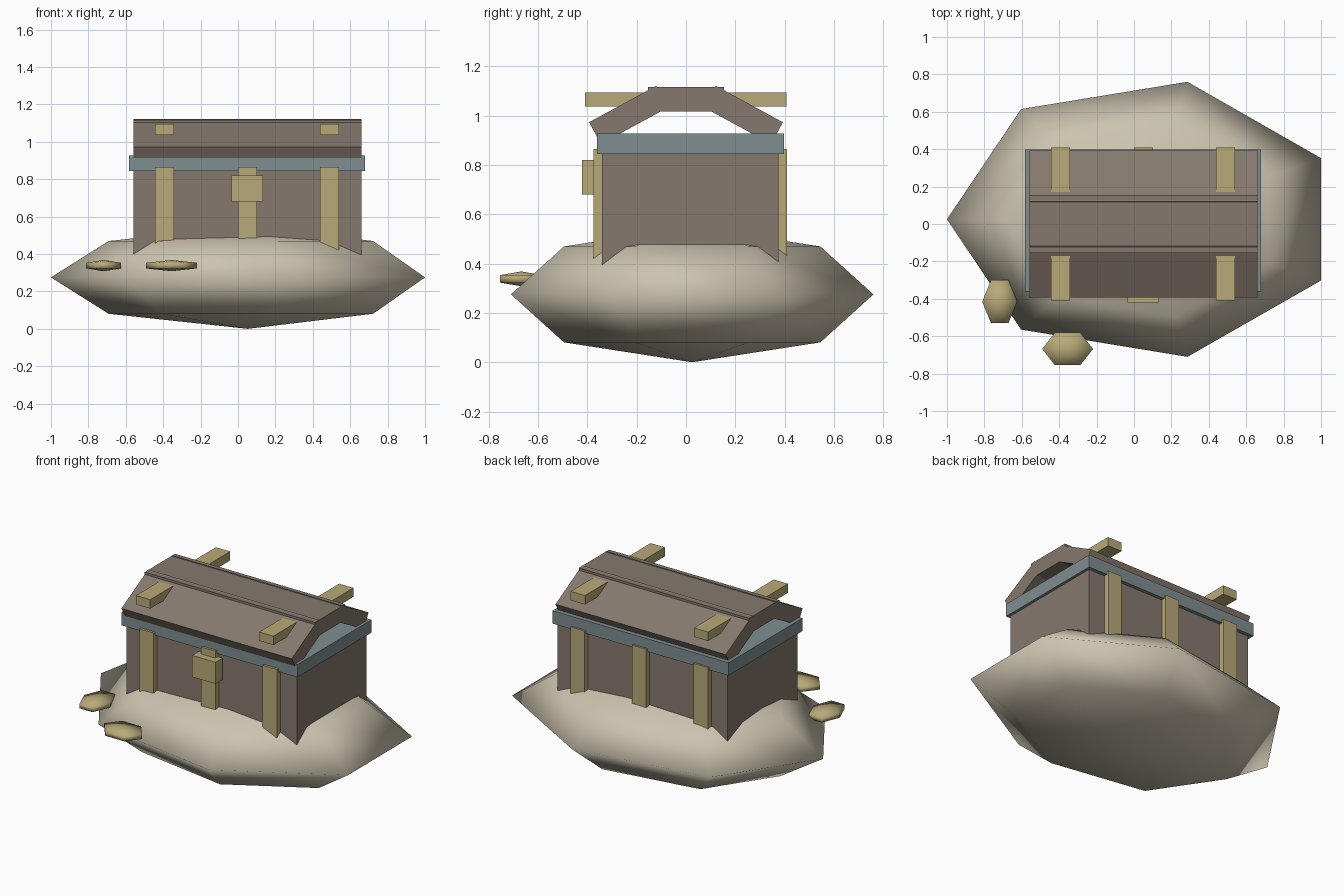
import bpy, bmesh
from math import sin, cos, pi, radians
from mathutils import Matrix

if "Cube" in bpy.data.objects:
    bpy.data.objects.remove(bpy.data.objects["Cube"])


def material(name, rgb):
    m = bpy.data.materials.new(name)
    m.use_nodes = True
    m.diffuse_color = (*rgb, 1)
    m.node_tree.nodes["Principled BSDF"].inputs["Base Color"].default_value = (*rgb, 1)
    return m


sand = material("sand", (0.60, 0.55, 0.43))
wood = material("brown wood", (0.235, 0.19, 0.155))
steel = material("blue grey metal", (0.21, 0.27, 0.28))
gold = material("dull gold", (0.48, 0.40, 0.19))


def finish(name, bm, mat, smooth=False):
    bmesh.ops.recalc_face_normals(bm, faces=bm.faces)
    for f in bm.faces:
        f.smooth = smooth
    me = bpy.data.meshes.new(name)
    bm.to_mesh(me)
    bm.free()
    me.materials.append(mat)
    ob = bpy.data.objects.new(name, me)
    bpy.context.collection.objects.link(ob)
    return ob


def box(name, x, y, z, mat, tilt=0):
    """Box from (min, max) spans, optionally tilted about its own x axis."""
    bm = bmesh.new()
    bmesh.ops.create_cube(bm, size=1)
    size = [b - a for a, b in (x, y, z)]
    mid = [(a + b) / 2 for a, b in (x, y, z)]
    bmesh.ops.scale(bm, vec=size, verts=bm.verts)
    bmesh.ops.rotate(bm, matrix=Matrix.Rotation(tilt, 3, 'X'), verts=bm.verts)
    bmesh.ops.translate(bm, vec=mid, verts=bm.verts)
    return finish(name, bm, mat)


def ball(name, centre, radii, sides, rings, mat):
    """Coarse smooth ellipsoid with one column of points on the -x side."""
    cx, cy, cz = centre
    rx, ry, rz = radii
    bm = bmesh.new()
    rows = []
    for r in range(1, rings):
        p = pi * r / rings
        rows.append([bm.verts.new((cx + rx * sin(p) * cos(pi + 2 * pi * s / sides),
                                   cy + ry * sin(p) * sin(pi + 2 * pi * s / sides),
                                   cz + rz * cos(p))) for s in range(sides)])
    top = bm.verts.new((cx, cy, cz + rz))
    low = bm.verts.new((cx, cy, cz - rz))
    for s in range(sides):
        n = (s + 1) % sides
        bm.faces.new((top, rows[0][s], rows[0][n]))
        bm.faces.new((low, rows[-1][n], rows[-1][s]))
        for a, b in zip(rows, rows[1:]):
            bm.faces.new((a[s], b[s], b[n], a[n]))
    return finish(name, bm, mat, smooth=True)


# Sand mound and loose coins
ball("sand_mound", (0.052, 0.025, 0.275), (1.052, 0.754, 0.275), 7, 4, sand)
ball("left_coin", (-0.355, -0.668, 0.338), (0.157, 0.116, 0.03), 6, 3, gold)
ball("right_coin", (-0.718, -0.415, 0.338), (0.108, 0.153, 0.03), 6, 3, gold)

# Chest body and rim
span = (-0.56, 0.66)
box("chest_body", span, (-0.34, 0.375), (0.3, 0.88), wood)
box("chest_rim", (-0.583, 0.678), (-0.36, 0.398), (0.845, 0.928), steel)

# Lid of three planks, open at both ends
box("lid_top_plank", span, (-0.155, 0.155), (1.016, 1.117), wood)
slope = radians(28.5)
for name, side in (("front", -1), ("back", 1)):
    y, z = side * 0.233, 1.003
    box("lid_%s_plank" % name, span, (y - 0.155, y + 0.155), (z - 0.05, z + 0.05),
        wood, -side * slope)

# Straps down the front and back, and bars through the lid
for name, x in (("right", -0.393), ("middle", 0.05), ("left", 0.49)):
    xs = (x - 0.051, x + 0.051)
    box(name + "_front_strap", xs, (-0.375, -0.31), (0.3, 0.865), gold)
    box(name + "_back_strap", xs, (0.345, 0.41), (0.3, 0.865), gold)
    if name != "middle":
        box(name + "_lid_bar", xs, (-0.41, 0.408), (1.036, 1.094), gold)

# Lock plate
box("lock", (-0.034, 0.134), (-0.421, -0.35), (0.68, 0.82), gold)
